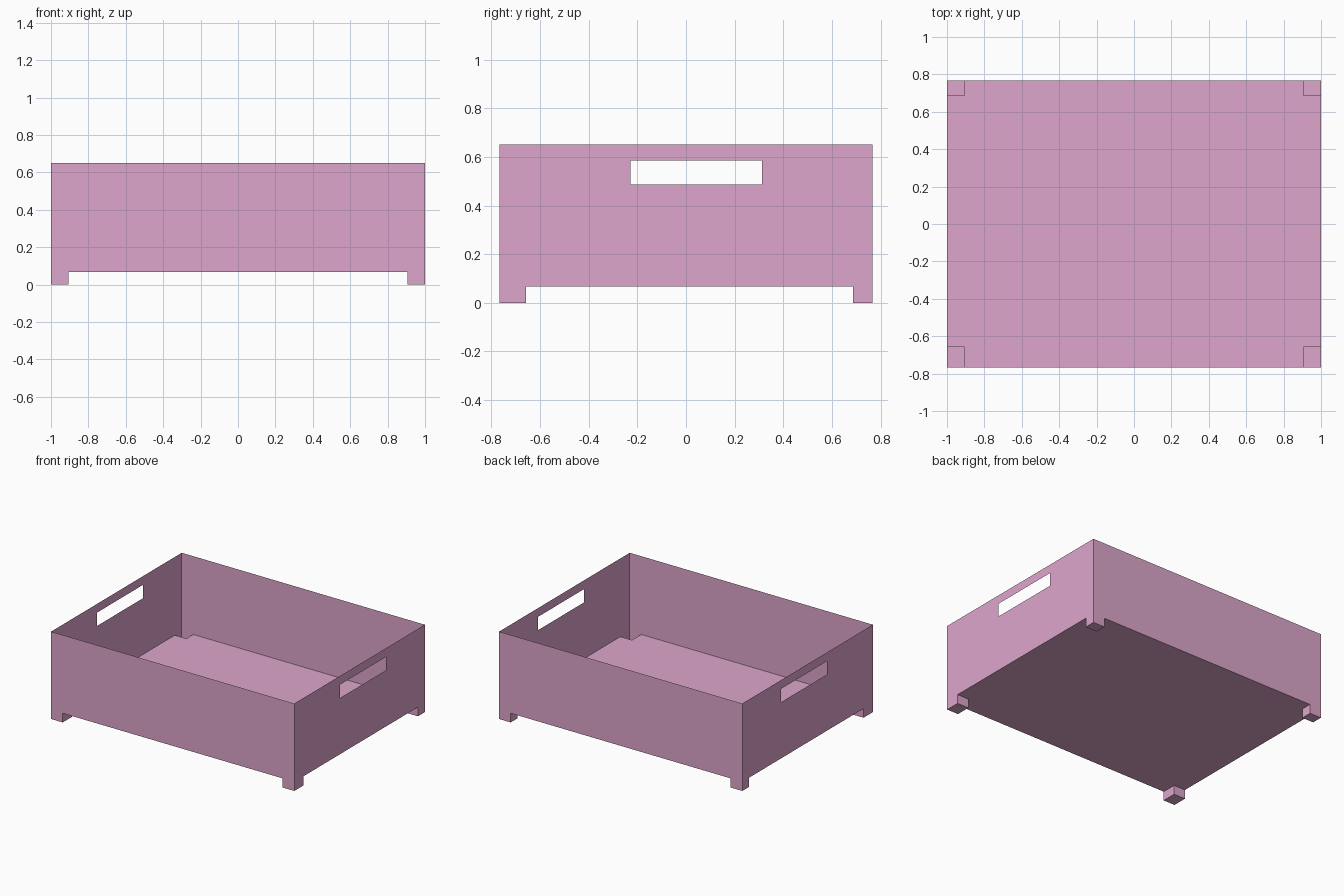
import bpy
import bmesh

if "Cube" in bpy.data.objects:
    bpy.data.objects.remove(bpy.data.objects["Cube"])

# Overall sizes
X, Y, TOP = 1.0, 0.767, 0.65
FLOOR_Z = 0.068
FOOT_X = 0.905                          # inner side of the feet
FOOT_FRONT, FOOT_BACK = -0.658, 0.686   # inner ends of the feet
SLOT_Y = (-0.228, 0.312)
SLOT_Z = (0.486, 0.585)

pink = bpy.data.materials.new("pink")
pink.diffuse_color = (0.72, 0.38, 0.60, 1.0)
pink.use_nodes = True
pink.node_tree.nodes["Principled BSDF"].inputs["Base Color"].default_value = pink.diffuse_color


def sheet(name, us, vs, place, keep=lambda i, j: True):
    """Thin panel made of the kept cells of a grid with lines at us and vs."""
    bm = bmesh.new()
    grid = [[bm.verts.new(place(u, v)) for v in vs] for u in us]
    for i in range(len(us) - 1):
        for j in range(len(vs) - 1):
            if keep(i, j):
                bm.faces.new((grid[i][j], grid[i + 1][j],
                              grid[i + 1][j + 1], grid[i][j + 1]))
    bmesh.ops.delete(bm, geom=[v for v in bm.verts if not v.link_faces],
                     context='VERTS')
    # Merge the flat cells into as few faces as possible
    bmesh.ops.dissolve_limit(bm, angle_limit=0.01, verts=bm.verts, edges=bm.edges)
    mesh = bpy.data.meshes.new(name)
    bm.to_mesh(mesh)
    bm.free()
    mesh.materials.append(pink)
    obj = bpy.data.objects.new(name, mesh)
    bpy.context.collection.objects.link(obj)
    return obj


xs = (-X, -FOOT_X, FOOT_X, X)
ys = (-Y, FOOT_FRONT, FOOT_BACK, Y)

# Floor, open over the hollow feet
sheet("floor", xs, ys, lambda x, y: (x, y, FLOOR_Z),
      lambda i, j: i == 1 or j == 1)

# Front and back walls, reaching the ground at the feet
for name, y in (("front_wall", -Y), ("back_wall", Y)):
    sheet(name, xs, (0, FLOOR_Z, TOP), lambda x, z: (x, y, z),
          lambda i, j: j == 1 or i != 1)

# Side walls with a handle slot
side_ys = (-Y, FOOT_FRONT, *SLOT_Y, FOOT_BACK, Y)
side_zs = (0, FLOOR_Z, *SLOT_Z, TOP)
for name, x in (("left_wall", -X), ("right_wall", X)):
    sheet(name, side_ys, side_zs, lambda y, z: (x, y, z),
          lambda i, j: (i, j) != (2, 2) and (j > 0 or i in (0, 4)))

# Hollow feet: sole and the two inner sides of each corner
for end, y_in, y_out in (("front", FOOT_FRONT, -Y), ("back", FOOT_BACK, Y)):
    for side, s in (("left", -1), ("right", 1)):
        foot = f"{end}_{side}_foot"
        fx, fy, fz = (s * FOOT_X, s * X), (y_in, y_out), (0, FLOOR_Z)
        sheet(foot + "_sole", fx, fy, lambda x, y: (x, y, 0))
        sheet(foot + "_inner_side", fy, fz, lambda y, z: (fx[0], y, z))
        sheet(foot + "_inner_end", fx, fz, lambda x, z: (x, y_in, z))
